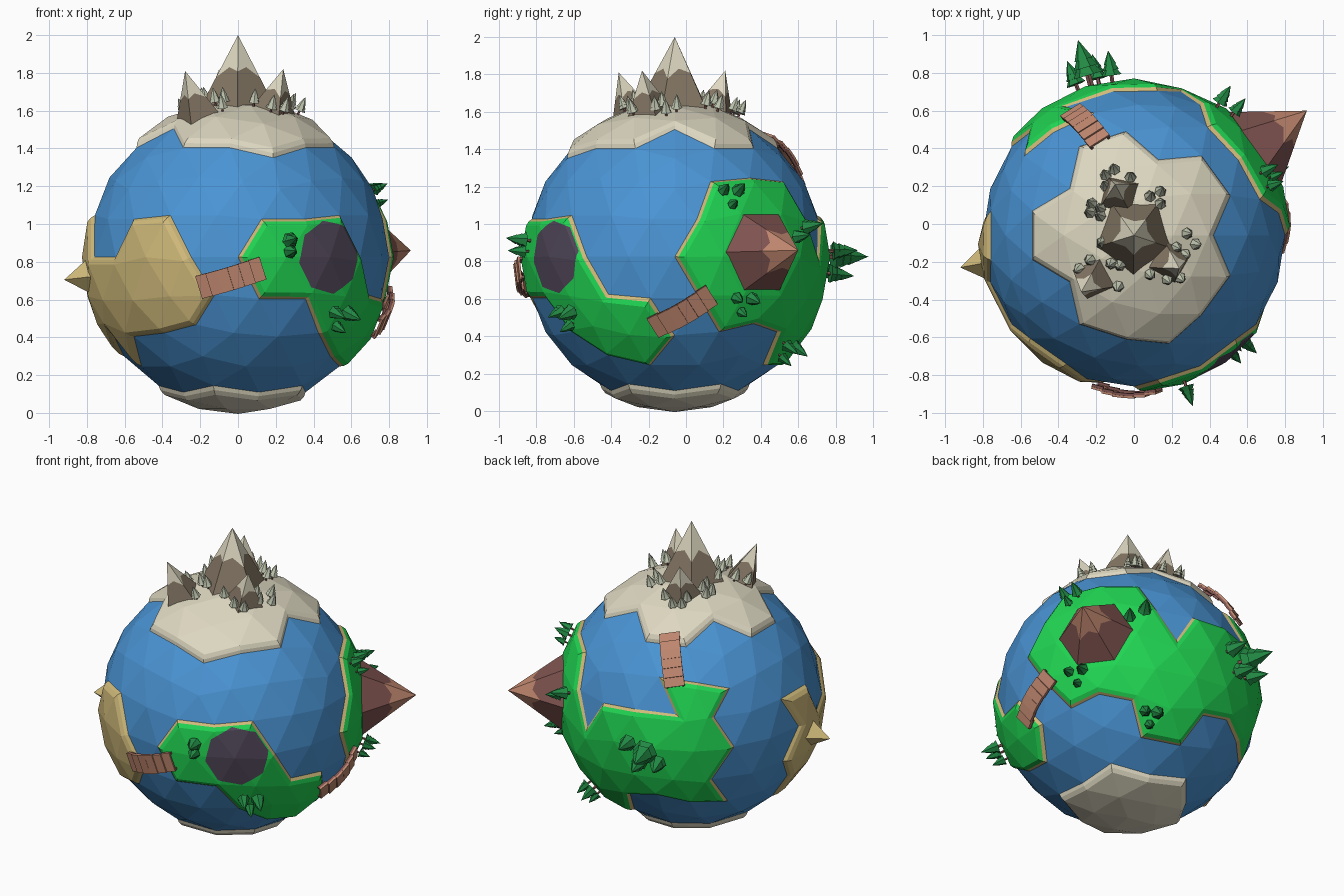
import bpy, bmesh, math, random
from mathutils import Vector, Matrix
from mathutils.bvhtree import BVHTree

random.seed(4)
if "Cube" in bpy.data.objects:
    bpy.data.objects.remove(bpy.data.objects["Cube"])

CENTRE = Vector((0, -0.06, 0.825))
RADIUS = 0.8

# Flat colours, given as sRGB bytes
PALETTE = {
    "water_blue": (74, 148, 212), "grass_green": (32, 212, 82),
    "sand": (208, 186, 122), "ice": (221, 215, 192),
    "rock": (132, 118, 100), "tar_purple": (80, 70, 88),
    "red_brown": (128, 84, 80), "tan_wood": (190, 134, 110),
    "leaf_green": (34, 138, 68), "frosted_leaf": (188, 194, 172),
}
NAMES = list(PALETTE)
MATS = []
for name, rgb in PALETTE.items():
    col = [(c / 255 / 12.92) if c < 11 else ((c / 255 + 0.055) / 1.055) ** 2.4 for c in rgb] + [1]
    m = bpy.data.materials.new(name)
    m.use_nodes = True
    m.diffuse_color = col
    bsdf = m.node_tree.nodes["Principled BSDF"]
    bsdf.inputs["Base Color"].default_value = col
    bsdf.inputs["Roughness"].default_value = 0.9
    MATS.append(m)
WATER, GRASS, SAND, ICE, ROCK, TAR, RED, TAN, LEAF, FROST = range(len(NAMES))


def finish(bm, name):
    """Turn a bmesh built around the origin into an object at the planet centre."""
    me = bpy.data.meshes.new(name)
    bm.to_mesh(me)
    bm.free()
    for m in MATS:
        me.materials.append(m)
    ob = bpy.data.objects.new(name, me)
    ob.location = CENTRE
    bpy.context.collection.objects.link(ob)
    return ob


def direction(lon, lat):
    a, b = math.radians(lon), math.radians(lat)
    return Vector((math.cos(a) * math.cos(b), math.sin(a) * math.cos(b), math.sin(b)))


def inside(x, y, poly):
    hit = False
    for (x1, y1), (x2, y2) in zip(poly, poly[1:] + poly[:1]):
        if (y1 > y) != (y2 > y) and x < (x2 - x1) * (y - y1) / (y2 - y1) + x1:
            hit = not hit
    return hit


# Coastlines as (longitude, latitude)
FRONT_ISLE = [(-90, 0), (-81, 13), (-44, 15), (-25, -14), (-10, -16), (-1, -29),
              (-9, -44), (-37, -40), (-55, -28), (-61, -14), (-81, -14)]
MAIN_ISLE = [(0, 0), (16, 31), (52, 32), (57, 20), (71, 1), (82, 14), (108, 15), (117, 30),
             (135, 31), (144, 15), (135, 1), (143, -11), (135, -28), (89, -29), (82, -45),
             (54, -47), (51, -31), (32, -28), (16, -28)]
DESERT = [(-162, 1), (-144, 1), (-135, 15), (-117, 15), (-103, -8), (-100, -16), (-108, -27),
          (-143, -30), (-163, -42), (-183, -29), (-180, -10), (-186, 0), (-184, 15), (-162, 15)]
NORTH_CAP = [(-180, 45), (-165, 45), (-138, 57), (-122, 46), (-71, 42), (-22, 46), (3, 60),
             (24, 46), (49, 45), (73, 57), (93, 45), (122, 45), (140, 57), (166, 45),
             (180, 45), (180, 90), (-180, 90)]


def region_of(p):
    lon = math.degrees(math.atan2(p.y, p.x))
    lat = math.degrees(math.asin(p.z / p.length))
    if lat < -58:
        return "south"
    for key, poly in (("front", FRONT_ISLE), ("main", MAIN_ISLE), ("desert", DESERT), ("north", NORTH_CAP)):
        if inside(lon, lat, poly) or inside(lon - 360, lat, poly):
            return key
    return "sea"


# Planet: faceted sphere with raised land plates
bm = bmesh.new()
bmesh.ops.create_icosphere(bm, subdivisions=3, radius=RADIUS)
groups = {}
for f in bm.faces:
    groups.setdefault(region_of(f.calc_center_median()), []).append(f)
STYLE = {"front": (GRASS, SAND), "main": (GRASS, SAND), "desert": (SAND, SAND),
         "north": (ICE, ICE), "south": (ICE, ICE)}
for key, (top, rim) in STYLE.items():
    faces = groups[key]
    for f in faces:
        f.material_index = top
    for width, lift, mat in ((0.015, 0.017, rim), (0.025, 0.013, top)):
        bm.normal_update()
        ring = bmesh.ops.inset_region(bm, faces=faces, thickness=width, depth=lift, use_even_offset=True)
        for f in ring["faces"]:
            f.material_index = mat

# Tar pit: cut into the front island's faces
pit = direction(-53, 0)
side = pit.cross(Vector((0, 0, 1)))
planes = []
for i in range(8):
    a = math.tau * (i + 0.3) / 8
    t = side * math.cos(a) + Vector((0, 0, 1)) * math.sin(a)
    planes.append(t * math.cos(0.225) - pit * math.sin(0.225))
for no in planes:
    near = [f for f in bm.faces if f.material_index == GRASS and f.calc_center_median().angle(pit) < 0.5]
    geom = near + list({e for f in near for e in f.edges}) + list({v for f in near for v in f.verts})
    bmesh.ops.bisect_plane(bm, geom=geom, plane_co=(0, 0, 0), plane_no=no)
for f in bm.faces:
    if f.material_index == GRASS and all(f.calc_center_median().dot(no) < 0 for no in planes):
        f.material_index = TAR
surface = BVHTree.FromBMesh(bm)
finish(bm, "planet")


def ground(d):
    """Point on the planet along a direction."""
    return surface.ray_cast(d * 3, -d)[0]


def upright(d, origin):
    return Matrix.Translation(origin) @ d.to_track_quat('Z', 'Y').to_matrix().to_4x4()


def peak(name, tip, radius, sides, low, cap, spin=0.0):
    """Pyramid standing on the planet with a jagged cap."""
    bm = bmesh.new()
    d = tip.normalized()
    frame = upright(d, d * 0.79)
    ends = [frame @ Vector((radius * math.cos(a), radius * math.sin(a), 0))
            for a in (math.tau * i / sides + spin for i in range(sides))]
    base = [bm.verts.new(p) for p in ends]
    edge = [bm.verts.new(p.lerp(tip, 0.42 + 0.08 * (i % 2))) for i, p in enumerate(ends)]
    mids = [bm.verts.new(((p + ends[(i + 1) % sides]) / 2).lerp(tip, 0.56)) for i, p in enumerate(ends)]
    top = bm.verts.new(tip)
    for i in range(sides):
        j = (i + 1) % sides
        bm.faces.new((base[i], base[j], edge[j], mids[i], edge[i])).material_index = low
        bm.faces.new((edge[i], mids[i], edge[j], top)).material_index = cap
    finish(bm, name)


# Mountains
peak("summit", Vector((0, 0, 1.175)), 0.21, 5, ROCK, ICE, 0.3)
peak("left_peak", Vector((-0.28, -0.30, 0.985)), 0.13, 4, ROCK, ICE, 0.4)
peak("right_peak", Vector((0.24, -0.175, 0.995)), 0.13, 4, ROCK, ICE, 0.9)
peak("back_peak", Vector((-0.10, 0.27, 0.995)), 0.13, 4, ROCK, ICE, 0.2)
peak("red_mountain", Vector((0.915, 0.66, 0.035)), 0.235, 6, RED, TAN)
peak("desert_spike", Vector((-0.92, -0.17, -0.12)), 0.105, 4, SAND, SAND)


def cone(bm, frame, z0, z1, r0, r1, sides, mat):
    made = bmesh.ops.create_cone(bm, cap_ends=True, segments=sides, radius1=r0, radius2=r1, depth=z1 - z0,
                                 matrix=frame @ Matrix.Translation((0, 0, (z0 + z1) / 2)))
    for f in {f for v in made["verts"] for f in v.link_faces}:
        f.material_index = mat


def tree(bm, d, h, mat, tiers):
    frame = upright(d, ground(d)) @ Matrix.Rotation(random.uniform(0, 3), 4, 'Z')
    cone(bm, frame, -0.02, 0.3 * h, 0.07 * h, 0.06 * h, 5, RED)
    for i in range(tiers):
        start = 0.22 + 0.52 * i / tiers
        cone(bm, frame, start * h, min(1, start + 0.48) * h, (0.32 - 0.06 * i) * h, 0.0, 6, mat)


# Pine clusters: longitude, latitude, height, count
CLUSTERS = [(-71, 6, 0.14, 1), (-71, 2, 0.12, 1), (-47, -22, 0.14, 3), (23, 23, 0.12, 3),
            (27, -17, 0.12, 3), (54, 9, 0.14, 2), (62, -36, 0.13, 3), (106, 0, 0.25, 1),
            (98, 2, 0.17, 1), (111, -5, 0.17, 1), (103, -6, 0.17, 1)]
bm = bmesh.new()
for lon, lat, h, count in CLUSTERS:
    for i in range(count):
        a = math.tau * i / count + 0.5
        off = 3.6 if count > 1 else 0
        tree(bm, direction(lon + off * math.cos(a), lat + off * math.sin(a)), h * (1 - 0.12 * i), LEAF, 3)
finish(bm, "pine_trees")

# Frosted trees around the summit, as plan positions in hundredths
SNOWY = [(-16, 34), (-11, 37), (-16, 28), (-2, 33), (9, 22), (15, 25), (15, 18), (-24, 18),
         (-19, 15), (-25, 13), (-19, 11), (-18, -4), (-31, -19), (-25, -14), (-13, -16),
         (-8, -17), (-9, -29), (9, -22), (19, -25), (26, -24), (30, 1), (35, -5), (24, -7), (29, -11)]
bm = bmesh.new()
for x, y in SNOWY:
    x, y = x / 105, y / 105
    tree(bm, Vector((x, y, math.sqrt(0.74 - x * x - y * y))).normalized(), 0.1, FROST, 3)
finish(bm, "frosted_trees")


def box(bm, frame, size, mat):
    made = bmesh.ops.create_cube(bm, size=1, matrix=frame @ Matrix.Diagonal((*size, 1)))
    for f in {f for v in made["verts"] for f in v.link_faces}:
        f.material_index = mat


def bridge(name, start, end, planks=6, width=0.125):
    """Arched row of planks on two dark beams."""
    bm = bmesh.new()
    a, b = direction(*start), direction(*end)
    total = a.angle(b)
    axis = a.cross(b).normalized()
    step = total * 0.85 / planks
    for i in range(planks):
        t = (i + 0.5) / planks
        n = Matrix.Rotation(total * t, 3, axis) @ a
        rot = Matrix((axis.cross(n), axis, n)).transposed().to_4x4()
        frame = Matrix.Translation(n * (0.835 + 0.022 * math.sin(math.pi * t))) @ rot
        box(bm, frame, (step, width, 0.012), TAN)
        for s in (-1, 1):
            beam = frame @ Matrix.Translation((0, s * width * 0.42, -0.012))
            box(bm, beam, (total * 0.9 / planks, 0.014, 0.016), RED)
    finish(bm, name)


bridge("front_bridge", (-104.5, -11), (-81, -4))
bridge("side_bridge", (-9, -27), (14, -14))
bridge("back_bridge", (117, 28), (110, 51))
